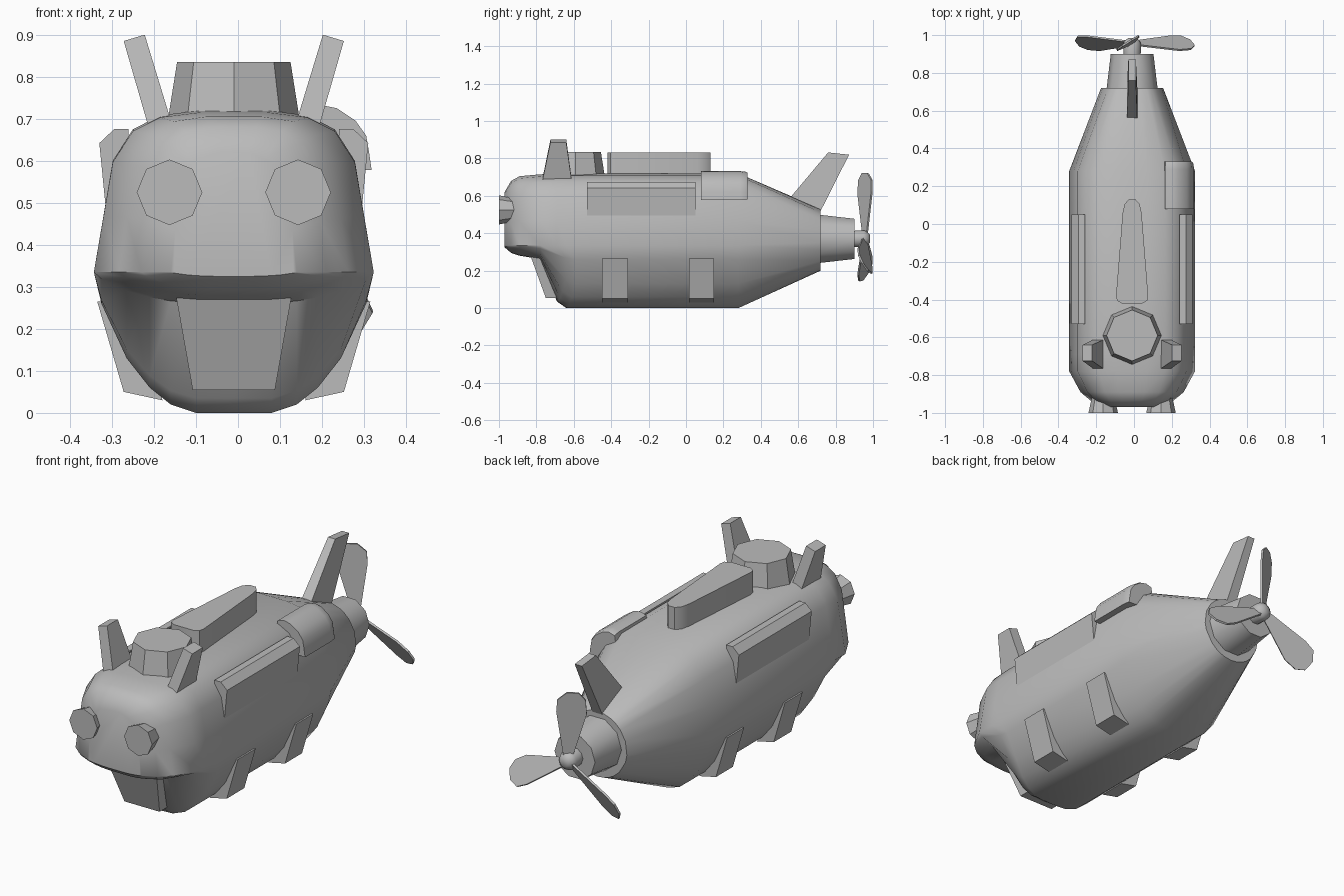
import bpy, bmesh, math
from mathutils import Matrix, Vector

cube = bpy.data.objects.get("Cube")
if cube:
    bpy.data.objects.remove(cube, do_unlink=True)

CX = -0.01      # centre line of the hull
AXLE_Z = 0.37   # height of the propeller axle

grey = bpy.data.materials.new("plain_grey")
grey.use_nodes = True
grey.diffuse_color = (0.5, 0.5, 0.5, 1)
grey.node_tree.nodes["Principled BSDF"].inputs["Base Color"].default_value = (0.5, 0.5, 0.5, 1)


def loft(name, rings, smooth=None):
    """Skin a list of equal closed rings and cap both ends."""
    bm = bmesh.new()
    loops = [[bm.verts.new((x + CX, y, z)) for x, y, z in r] for r in rings]
    n = len(loops[0])
    for a, b in zip(loops, loops[1:]):
        for i in range(n):
            j = (i + 1) % n
            bm.faces.new((a[i], a[j], b[j], b[i]))
    bm.faces.new(loops[0])
    bm.faces.new(loops[-1])
    bmesh.ops.recalc_face_normals(bm, faces=bm.faces)
    mesh = bpy.data.meshes.new(name)
    bm.to_mesh(mesh)
    bm.free()
    mesh.materials.append(grey)
    obj = bpy.data.objects.new(name, mesh)
    bpy.context.collection.objects.link(obj)
    if smooth:
        bpy.ops.object.select_all(action='DESELECT')
        obj.select_set(True)
        bpy.context.view_layer.objects.active = obj
        bpy.ops.object.shade_smooth_by_angle(angle=math.radians(smooth))
    return obj


def extrude_y(name, profile, y0, y1, side=1, smooth=None):
    """Extrude an x-z profile along y, flipped to either side."""
    return loft(name, [[(side * x, y, z) for x, z in profile] for y in (y0, y1)], smooth)


def circle(r, n, turn=0):
    return [(r * math.cos(math.tau * i / n + turn), r * math.sin(math.tau * i / n + turn))
            for i in range(n)]


def rings_y(stations, n, x=0, z=AXLE_Z, turn=0):
    """Rings around an axis along y, from (y, radius) stations."""
    return [[(x + a, y, z + b) for a, b in circle(r, n, turn)] for y, r in stations]


# Hull: one cross-section scaled along the length, ending in a round tail
TOP, WAIST, HALF = 0.72, 0.335, 0.333
half = [(0, .72), (.08, .72), (.175, .708), (.24, .675), (.288, .6), (.31, .47), (HALF, WAIST),
        (.315, .26), (.255, .13), (.2, .06), (.15, .02), (.09, 0), (0, 0)]
section = half + [(-x, z) for x, z in half[-2:0:-1]]


def hull_ring(y, width, top, bottom, pull=0):
    ring = []
    for x, z in section:
        if z >= WAIST:
            ring.append((x * width, y, WAIST + (z - WAIST) * (top - WAIST) / (TOP - WAIST)))
        else:
            depth = 1 - z / WAIST
            back = pull * (x / HALF) ** 2 * min(1, depth * 3)
            ring.append((x * width, y + back, bottom + z * (WAIST - bottom) / WAIST))
    return ring


stations = [(-.97, .45, .62, .325, 0), (-.935, .66, .68, .295, 0), (-.89, .82, .705, .28, 0),
            (-.78, 1, .715, .262, 0), (-.69, 1, TOP, .035, .08), (-.64, 1, TOP, 0, .08),
            (.28, 1, TOP, 0, 0)]
tail = []
for x, z in section:
    a = math.atan2(z - .365, x)
    tail.append((.165 * math.cos(a), .72, .365 + .165 * math.sin(a)))
loft("hull", [hull_ring(*s) for s in stations] + [tail], 42)

# Chin plate under the nose
loft("chin_plate", [[(-w, y0, z), (w, y0, z), (w, y1, z), (-w, y1, z)]
                    for w, y0, y1, z in ((.137, -.83, -.68, .275), (.098, -.75, -.6, .055))])

# Tail cone and propeller hub
loft("tail_cone", rings_y([(.7, .137), (.9, .113)], 10), 40)
loft("propeller_hub", rings_y([(.89, .045), (.95, .048), (.97, .04), (.985, .02)], 10), 60)

# Three pitched propeller blades
blade = [(-.02, .02), (-.07, .25), (-.06, .32), (-.025, .355),
         (.03, .35), (.07, .31), (.07, .25), (.02, .02)]
pitch = Matrix.Rotation(math.radians(32), 3, 'Z')
for i in range(3):
    spin = Matrix.Rotation(math.radians(-5 + 120 * i), 3, 'Y')
    rings = []
    for t in (-.005, .005):
        rings.append([spin @ (pitch @ Vector((x, t, z))) + Vector((0, .957, AXLE_Z))
                      for x, z in blade])
    loft(f"propeller_blade_{i + 1}", rings)

# Swept tail fin
loft("tail_fin", [[(-w, y0, z0), (w, y0, z0), (w, y1, z1), (-w, y1, z1)]
                  for w, y0, z0, y1, z1 in ((.028, .54, .57, .71, .5),
                                            (.02, .76, .832, .872, .82))])

# Turret on the roof
loft("turret", [[(a, b - .59, z) for a, b in circle(r, 8, math.pi / 2)]
                for r, z in ((.158, .69), (.135, .835))], 30)

# Teardrop roof housing
plan = [(-.055, -.42), (.055, -.42), (.08, -.405), (.085, -.38), (.05, .06), (.04, .105),
        (.018, .13), (-.018, .13), (-.04, .105), (-.05, .06), (-.085, -.38), (-.08, -.405)]
loft("roof_housing", [[(x, y, z) for x, y in plan] for z in (.69, .832)], 40)

# Shoulder cover on the left rear
cover = [(.17, .69), (.175, .722), (.21, .732), (.245, .725), (.29, .695), (.315, .66),
         (.322, .62), (.328, .578), (.27, .58), (.23, .65)]


def tucked(y, k):
    return [(.2 + (x - .2) * k, y, .62 + (z - .62) * k) for x, z in cover]


loft("shoulder_cover", [tucked(.08, 1), tucked(.29, 1), tucked(.32, .97), tucked(.33, .92)], 40)

# Parts on both sides
panel = [(.25, .675), (.285, .675), (.32, .642), (.305, .49), (.25, .5)]
foot = [(.325, .265), (.262, .05), (.17, .03), (.2, .26)]
for side, label in ((1, "left"), (-1, "right")):
    extrude_y(f"{label}_side_panel", panel, -.53, .05, side)
    extrude_y(f"{label}_front_foot", foot, -.45, -.31, side)
    extrude_y(f"{label}_rear_foot", foot, .015, .15, side)
    loft(f"{label}_eye", rings_y([(-1, .078), (-.88, .052)], 8, side * .153, .525,
                                 math.pi / 8 * 0), 30)
    loft(f"{label}_ear", [[(side * x0, y0, z0), (side * x1, y0, z1),
                           (side * x1, y1, z1), (side * x0, y1, z0)]
                          for x0, x1, y0, y1, z0, z1 in ((.145, .2, -.77, -.61, .68, .67),
                                                         (.212, .262, -.725, -.64, .9, .885))])
